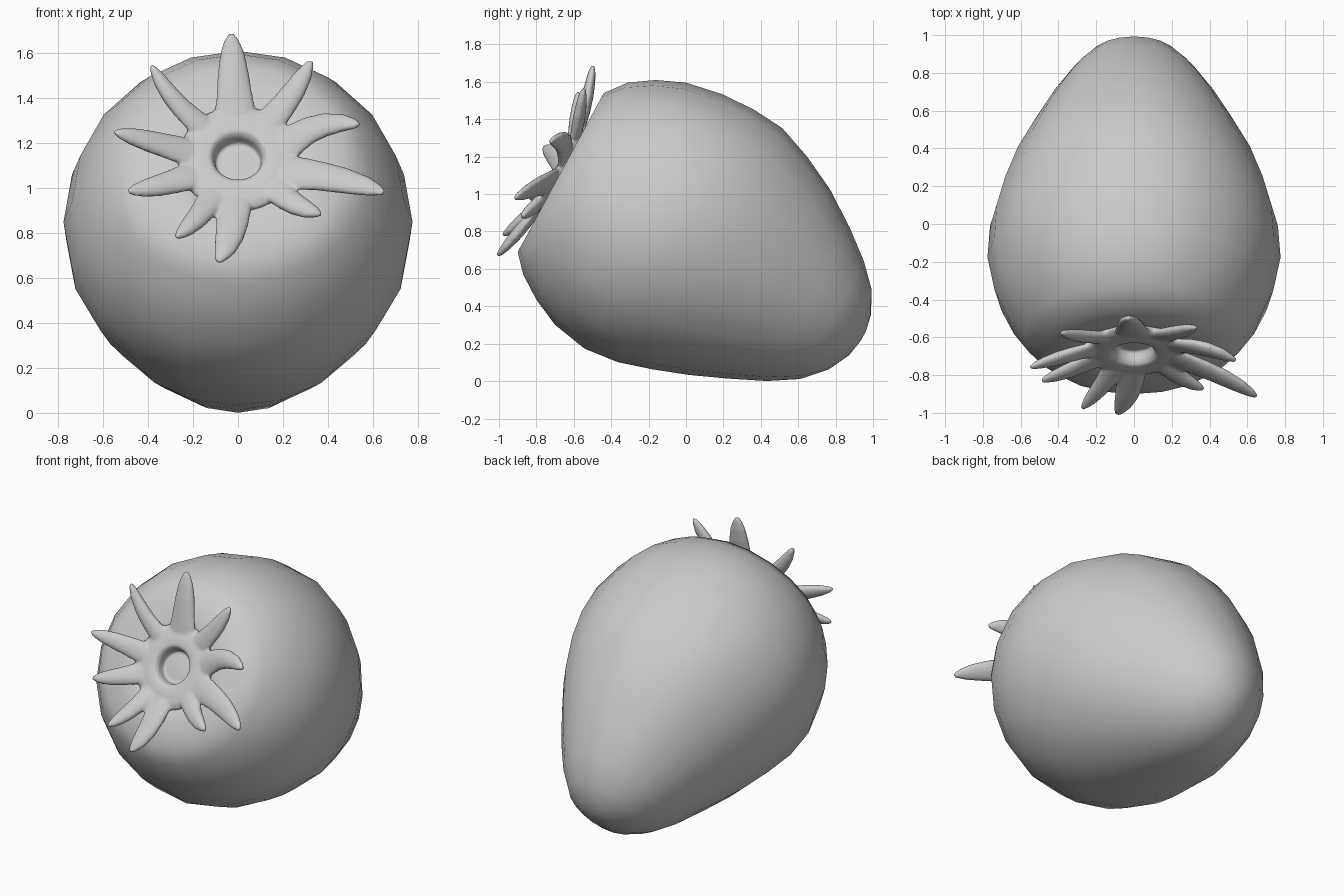
import bpy, bmesh, math
from mathutils import Matrix, Vector

if "Cube" in bpy.data.objects:
    bpy.data.objects.remove(bpy.data.objects["Cube"])

# Fruit axis frame: U = x, V = up along the tilted flat cap, W = out of the cap
FRAME = Matrix(((1, 0, 0, 0),
                (0, 0.476, -0.88, -0.67),
                (0, 0.88, 0.476, 1.115),
                (0, 0, 0, 1)))


def loft(bm, rings, closed=False):
    """Skin a list of point rings; cap both ends, or join last ring to first."""
    rows = [[bm.verts.new(p) for p in ring] for ring in rings]
    n = len(rows[0])
    pairs = list(zip(rows, rows[1:] + rows[:1] if closed else rows[1:]))
    for a, b in pairs:
        for i in range(n):
            j = (i + 1) % n
            bm.faces.new((a[i], a[j], b[j], b[i]))
    if not closed:
        bm.faces.new(rows[0][::-1])
        bm.faces.new(rows[-1])


def make_object(name, bm):
    bmesh.ops.recalc_face_normals(bm, faces=bm.faces)
    for f in bm.faces:
        f.smooth = True
    me = bpy.data.meshes.new(name)
    bm.to_mesh(me)
    bm.free()
    ob = bpy.data.objects.new(name, me)
    bpy.context.collection.objects.link(ob)
    ob.matrix_world = FRAME
    return ob


# Fruit body: depth along axis, upper, lower and sideways radius
PROFILE = [
    (0.07, .09, .09, .09), (0.06, .14, .14, .14), (0, .16, .16, .16),
    (0, .32, .32, .32), (0, .483, .483, .483), (.085, .592, .576, .583),
    (.21, .676, .66, .668), (.36, .741, .73, .737), (.56, .779, .767, .776),
    (.75, .787, .746, .762), (.93, .772, .692, .71), (1.12, .70, .624, .64),
    (1.31, .605, .543, .54), (1.5, .475, .455, .435), (1.65, .355, .362, .335),
    (1.76, .24, .245, .235), (1.82, .12, .125, .115), (1.838, .03, .03, .03)]
SIDES = 20
rings = []
for t, up, low, side in PROFILE:
    ring = []
    for i in range(SIDES):
        a = math.tau * i / SIDES
        c, s = math.cos(a), math.sin(a)
        r = side * c * c + (up if s > 0 else low) * s * s
        ring.append((r * c, r * s, -t))
    rings.append(ring)
bm = bmesh.new()
loft(bm, rings)
make_object("fruit_body", bm)

# Leaf crown: central disc with a round stem socket
bm = bmesh.new()
DISC = [(.10, -.045), (.108, .01), (.125, .033), (.17, .036), (.23, .03),
        (.265, .012), (.265, -.012), (.16, -.02), (.14, -.065), (.001, -.065),
        (.001, -.035), (.07, -.04)]
loft(bm, [[(r * math.cos(math.tau * i / 32), .015 + r * math.sin(math.tau * i / 32), h)
           for i in range(32)] for r, h in DISC], closed=True)

# Leaves: tip in the cap frame, sideways bow of the middle, width factor
LEAVES = [
    (-.03, .585, .12, .00, 1.1), (.325, .455, .106, -.03, .85),
    (.54, .12, .127, .12, .95), (.65, -.235, .15, .05, 1.05),
    (.37, -.30, .07, -.05, .85), (-.09, -.55, .085, .06, 1.05),
    (-.275, -.44, .11, .03, .8), (-.49, -.19, .08, .02, .85),
    (-.55, .076, .143, -.01, .85), (-.385, .425, .123, .05, .7)]
SECTIONS = [(0, .085, .022), (.2, .08, .028), (.4, .07, .032), (.6, .062, .032),
            (.8, .048, .026), (.93, .03, .018), (1.0, .012, .010)]
for u, v, w, bow, wide in LEAVES:
    tip = Vector((u, v, w))
    flat = Vector((u, v - .015, 0)).normalized()
    across = Vector((-flat.y, flat.x, 0))
    base = Vector((0, .015, .008)) + flat * .19
    mid = (base + tip) / 2 + across * bow
    mid.z = w * .35 + .01
    rings = []
    for s, half, thick in SECTIONS:
        p = base * (1 - s) ** 2 + mid * 2 * s * (1 - s) + tip * s * s
        d = (mid - base) * (1 - s) + (tip - mid) * s
        side = Vector((-d.y, d.x, 0)).normalized()
        lift = d.cross(side).normalized()
        rings.append([p + side * (half * wide * math.cos(math.tau * i / 12))
                      + lift * (thick * math.sin(math.tau * i / 12)) for i in range(12)])
    loft(bm, rings)
crown = make_object("leaf_crown", bm)

# Fuse disc and leaves into one soft skin
fuse = crown.modifiers.new("fuse", 'REMESH')
fuse.mode = 'VOXEL'
fuse.voxel_size = 0.009
fuse.use_smooth_shade = True
soft = crown.modifiers.new("soften", 'SMOOTH')
soft.factor = 0.5
soft.iterations = 5
